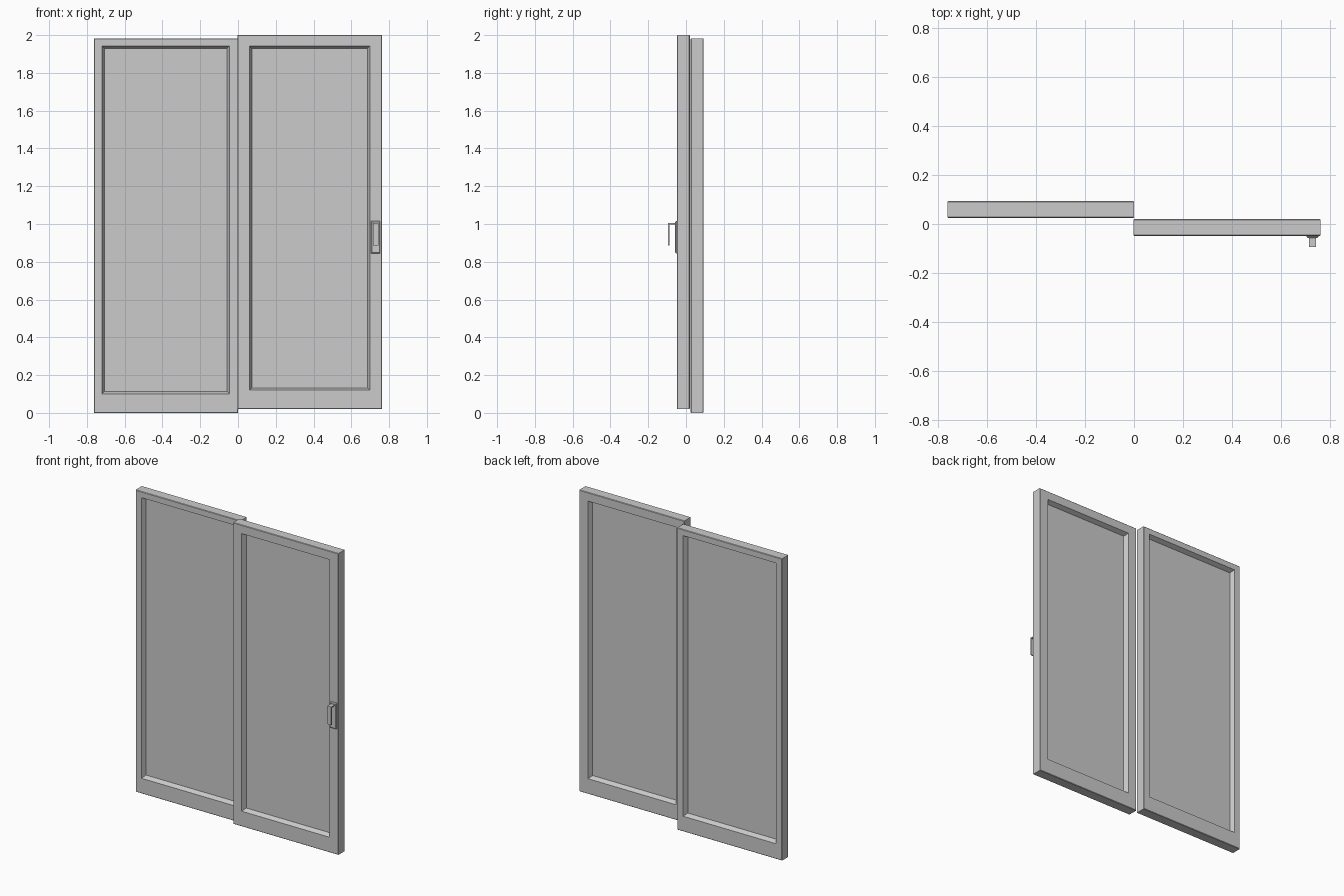
import bpy
import bmesh

cube = bpy.data.objects.get("Cube")
if cube:
    bpy.data.objects.remove(cube, do_unlink=True)

grey = bpy.data.materials.new("plain grey")
grey.use_nodes = True
colour = (0.6, 0.6, 0.6, 1)
grey.diffuse_color = colour
grey.node_tree.nodes["Principled BSDF"].inputs["Base Color"].default_value = colour


def finish(name, bm):
    bmesh.ops.recalc_face_normals(bm, faces=bm.faces)
    mesh = bpy.data.meshes.new(name)
    bm.to_mesh(mesh)
    bm.free()
    mesh.materials.append(grey)
    obj = bpy.data.objects.new(name, mesh)
    bpy.context.collection.objects.link(obj)
    return obj


def rect(x0, x1, z0, z1, inset=0.0):
    return x0 + inset, x1 - inset, z0 + inset, z1 - inset


def loft(name, sections, closed=False):
    """Join rectangles, each given as (bounds, y); cap the ends unless closed."""
    bm = bmesh.new()
    rings = []
    for (x0, x1, z0, z1), y in sections:
        corners = ((x0, z0), (x1, z0), (x1, z1), (x0, z1))
        rings.append([bm.verts.new((x, y, z)) for x, z in corners])
    pairs = list(zip(rings, rings[1:]))
    if closed:
        pairs.append((rings[-1], rings[0]))
    else:
        bm.faces.new(rings[0])
        bm.faces.new(rings[-1])
    for a, b in pairs:
        for i in range(4):
            j = (i + 1) % 4
            bm.faces.new((a[i], a[j], b[j], b[i]))
    return finish(name, bm)


def door(side, outer, opening, y0, y1):
    # Frame with eased outer edges and a sloped reveal on both faces
    ease, slope = 0.003, 0.013
    mid = (y0 + y1) / 2
    pane_front, pane_back = mid - 0.004, mid + 0.004
    tight = rect(*opening, slope)
    loft(side + "_door_frame", [
        (rect(*outer, ease), y0), (opening, y0),
        (tight, pane_front), (tight, pane_back),
        (opening, y1), (rect(*outer, ease), y1),
        (outer, y1 - ease), (outer, y0 + ease)], closed=True)
    # Pane held between the reveals
    loft(side + "_door_pane", [(tight, pane_front), (tight, pane_back)])


door("right", (-0.762, 0.0, 0.0, 1.983), (-0.72, -0.045, 0.10, 1.943), 0.025, 0.093)
door("left", (-0.002, 0.762, 0.02, 2.0), (0.06, 0.698, 0.12, 1.943), -0.048, 0.020)

# Handle back plate with chamfered edges
plate = (0.705, 0.753, 0.845, 1.015)
loft("handle_plate", [(plate, -0.047), (plate, -0.052),
                      (rect(*plate, 0.005), -0.057)])

# Hooked grip: an L profile extruded across its width
profile = [(-0.055, 1.005), (-0.094, 1.005), (-0.094, 0.885),
           (-0.087, 0.885), (-0.087, 0.998), (-0.055, 0.998)]
bm = bmesh.new()
face = bm.faces.new([bm.verts.new((0.715, y, z)) for y, z in profile])
side = bmesh.ops.extrude_face_region(bm, geom=[face])
moved = [v for v in side["geom"] if isinstance(v, bmesh.types.BMVert)]
bmesh.ops.translate(bm, verts=moved, vec=(0.028, 0, 0))
finish("handle_grip", bm)
